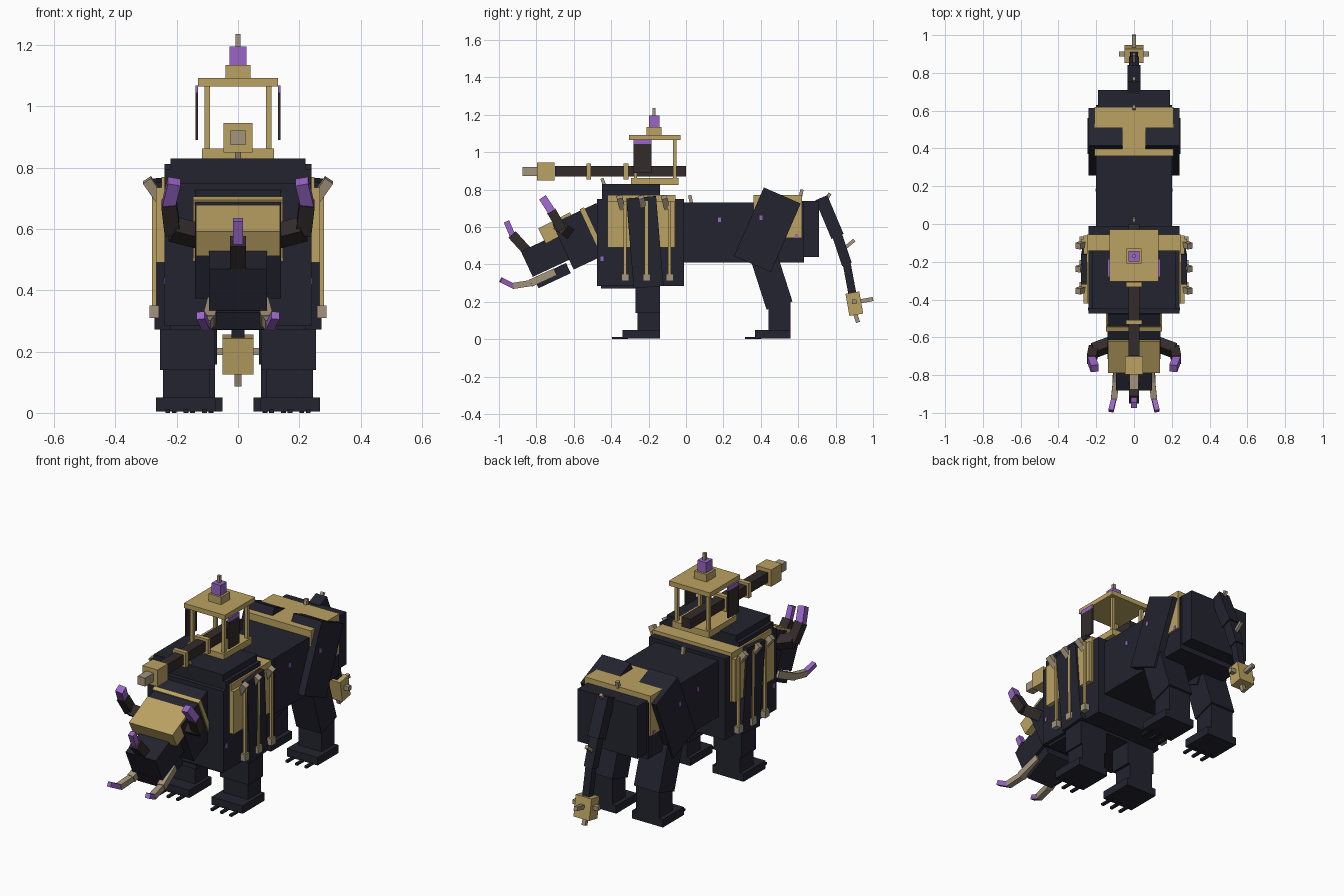
import bpy
from math import radians
from mathutils import Vector, Matrix

cube = bpy.data.objects.get("Cube")
if cube:
    bpy.data.objects.remove(cube, do_unlink=True)


def material(name, red, green, blue):
    colour = (red, green, blue, 1)
    mat = bpy.data.materials.new(name)
    mat.use_nodes = True
    mat.diffuse_color = colour
    mat.node_tree.nodes["Principled BSDF"].inputs["Base Color"].default_value = colour
    return mat


HIDE = material("dark_hide", red=.017, green=.017, blue=.029)
GOLD = material("gold", red=.5, green=.365, blue=.125)
BONE = material("bone", red=.37, green=.3, blue=.2)
PURPLE = material("purple", red=.32, green=.13, blue=.58)
BROWN = material("dark_brown", red=.034, green=.024, blue=.025)


def block(name, mat, matrix, size):
    """Flat-shaded cuboid placed by a matrix."""
    bpy.ops.mesh.primitive_cube_add(size=1)
    part = bpy.context.object
    part.name = name
    part.data.transform(matrix @ Matrix.Diagonal((*size, 1)))
    part.data.materials.append(mat)


def box(name, mat, half, front, back, bottom, top, x=0):
    """Upright cuboid of a given half width around x."""
    centre = Vector((x, (front + back) / 2, (bottom + top) / 2))
    block(name, mat, Matrix.Translation(centre), (2 * half, back - front, top - bottom))


def bar(name, mat, half, y, z, length, x=0, tall=None):
    """Upright cuboid around a centre, square in front unless tall is given."""
    rise = half if tall is None else tall
    box(name, mat, half, y - length / 2, y + length / 2, z - rise, z + rise, x)


def tilted(name, mat, y, z, wide, long, tall, pitch, x=0):
    """Cuboid pitched nose-down by an angle in degrees."""
    matrix = Matrix.Translation((x, y, z)) @ Matrix.Rotation(radians(pitch), 4, "X")
    block(name, mat, matrix, (wide, long, tall))


def limb(name, mat, start, end, wide, deep=None, side=1, overlap=0):
    """Cuboid running between two points, mirrored when side is negative."""
    mirror = Vector((side, 1, 1))
    start, end = Vector(start) * mirror, Vector(end) * mirror
    along = (end - start).normalized()
    start -= along * overlap
    across = (Vector((1, 0, 0)) - along * along.x).normalized()
    turn = Matrix((across, along.cross(across), along)).transposed().to_4x4()
    matrix = Matrix.Translation((start + end) / 2) @ turn
    block(name, mat, matrix, (wide, deep or wide, (end - start).length))


def chain(name, mats, points, wide, shrink, side=1):
    """Tapering row of limbs, one for each material."""
    for mat, start, end in zip(mats, points, points[1:]):
        limb(name, mat, start, end, wide, side=side, overlap=wide / 4)
        wide *= shrink


# Body
box("chest", HIDE, half=.24, front=-.475, back=-.01, bottom=.285, top=.75)
box("chest_underside", HIDE, half=.22, front=-.455, back=-.14, bottom=.27, top=.3)
box("shoulder_ridge", HIDE, half=.24, front=-.45, back=-.14, bottom=.7, top=.795)
box("shoulder_hump", HIDE, half=.22, front=-.45, back=-.14, bottom=.7, top=.83)
box("belly", HIDE, half=.2, front=-.02, back=.63, bottom=.41, top=.73)
box("rump", HIDE, half=.19, front=.4, back=.71, bottom=.44, top=.74)
box("rear_saddle", GOLD, half=.21, front=.36, back=.62, bottom=.54, top=.77)
box("chest_cloth", GOLD, half=.25, front=-.42, back=-.055, bottom=.49, top=.77)

# Head
tilted("neck", HIDE, y=-.54, z=.55, wide=.28, long=.26, tall=.27, pitch=25)
tilted("snout", HIDE, y=-.715, z=.465, wide=.19, long=.3, tall=.15, pitch=25)
tilted("jaw", HIDE, y=-.715, z=.34, wide=.17, long=.19, tall=.06, pitch=25)
tilted("forehead_plate", GOLD, y=-.685, z=.595, wide=.275, long=.19, tall=.09, pitch=27)
tilted("head_collar", GOLD, y=-.51, z=.6, wide=.295, long=.025, tall=.22, pitch=25)
chain("nose_horn", (BROWN, PURPLE), [(0, -.83, .45), (0, -.93, .56), (0, -.96, .63)],
      wide=.052, shrink=.6)

# Tail with a spiked club
chain("tail", (HIDE, HIDE, HIDE), [(0, .73, .74), (0, .81, .55), (0, .86, .4), (0, .89, .24)],
      wide=.07, shrink=.78)
tilted("tail_club", GOLD, y=.9, z=.19, wide=.1, long=.075, tall=.12, pitch=10)
limb("tail_club_tip", BONE, start=(0, .9, .15), end=(0, .92, .09), wide=.022)
limb("tail_club_rear_spike", BONE, start=(0, .92, .2), end=(0, 1, .215), wide=.022)
bar("tail_club_cross_spike", BONE, half=.08, y=.9, z=.2, length=.025, tall=.012)

# Small spikes along the spine
for y, z, lean in ((-.43, .81, -.02), (.03, .72, -.01), (.61, .75, .01), (.74, .73, .03), (.84, .48, .06)):
    limb("spine_spike", BONE, start=(0, y, z), end=(0, y + lean, z + .05), wide=.018)

# Cannon
BORE = .897
bar("cannon_barrel", BROWN, half=.028, y=-.35, z=BORE, length=.7)
bar("cannon_muzzle", GOLD, half=.048, y=-.75, z=BORE, length=.095)
bar("cannon_tip", BONE, half=.024, y=-.835, z=BORE, length=.08)
for y in (-.52, -.32):
    bar("cannon_band", GOLD, half=.042, y=y, z=BORE, length=.026)

# Tower
MAST = -.17
box("tower_floor", GOLD, half=.117, front=-.295, back=-.04, bottom=.825, top=.862)
box("tower_roof", GOLD, half=.13, front=-.305, back=-.03, bottom=1.065, top=1.092)
bar("roof_block", GOLD, half=.04, y=MAST, z=1.112, length=.08, tall=.023)
bar("roof_crystal", PURPLE, half=.028, y=MAST, z=1.165, length=.056, tall=.03)
bar("roof_spike", BONE, half=.008, y=MAST, z=1.215, length=.016, tall=.02)

for side in (1, -1):
    # Tower posts and hanging banners
    for y in (-.27, -.06):
        box("tower_post", GOLD, x=side * .1, half=.009, front=y - .009, back=y + .009, bottom=.85, top=1.07)
    box("banner", BROWN, x=side * .135, half=.004, front=-.28, back=-.185, bottom=.89, top=1.045)
    box("banner_hem", PURPLE, x=side * .135, half=.004, front=-.28, back=-.185, bottom=1.045, top=1.067)

    # Front leg
    limb("front_upper_leg", HIDE, start=(.18, -.24, .76), end=(.172, -.2, .28), wide=.2, deep=.16, side=side)
    box("front_shin", HIDE, x=side * .165, half=.09, front=-.27, back=-.14, bottom=.14, top=.32)
    box("front_ankle", HIDE, x=side * .168, half=.077, front=-.26, back=-.14, bottom=.04, top=.16)

    # Rear leg
    tilted("thigh", HIDE, x=side * .15, y=.435, z=.585, wide=.18, long=.215, tall=.4, pitch=-23.5)
    limb("rear_shin", HIDE, start=(.148, .41, .46), end=(.148, .5, .18), wide=.16, deep=.145, side=side)
    box("rear_ankle", HIDE, x=side * .148, half=.073, front=.44, back=.56, bottom=.04, top=.21)

    # Feet with three claws each
    for name, x, front, back in (("front", .169, -.34, -.14), ("rear", .148, .37, .56)):
        box(name + "_foot", HIDE, x=side * x, half=.098, front=front, back=back, bottom=.005, top=.05)
        for spread in (-.06, 0, .06):
            box(name + "_claw", HIDE, x=side * x + spread, half=.008,
                front=front - .055, back=front + .03, bottom=0, top=.012)

    # Side cloth with tassels and rim spikes
    box("side_cloth", GOLD, x=side * .245, half=.022, front=-.42, back=-.06, bottom=.49, top=.735)
    for y in (-.326, -.21, -.087):
        box("tassel_cord", GOLD, x=side * .273, half=.007, front=y - .008, back=y + .008, bottom=.34, top=.74)
        bar("tassel_weight", BONE, x=side * .273, half=.015, y=y, z=.33, length=.04, tall=.02)
        limb("rim_spike", BONE, start=(.255, y - .015, .7), end=(.297, y - .03, .76), wide=.032, side=side)

    # Curved side horns and tusks with purple tips
    chain("side_horn", (BROWN, BROWN, PURPLE), wide=.06, shrink=.84, side=side,
          points=[(.12, -.635, .575), (.215, -.67, .6), (.225, -.72, .685), (.208, -.765, .755)])
    chain("tusk", (BONE, BONE, PURPLE), wide=.04, shrink=.82, side=side,
          points=[(.08, -.71, .355), (.095, -.83, .3), (.106, -.925, .285), (.122, -.99, .318)])

    # Glowing flecks on the flanks
    for x, y, z in ((.2, .18, .64), (.24, .4, .65), (.21, .59, .55), (.24, -.45, .43)):
        bar("purple_fleck", PURPLE, x=side * x, half=.003, y=y, z=z, length=.016, tall=.012)
